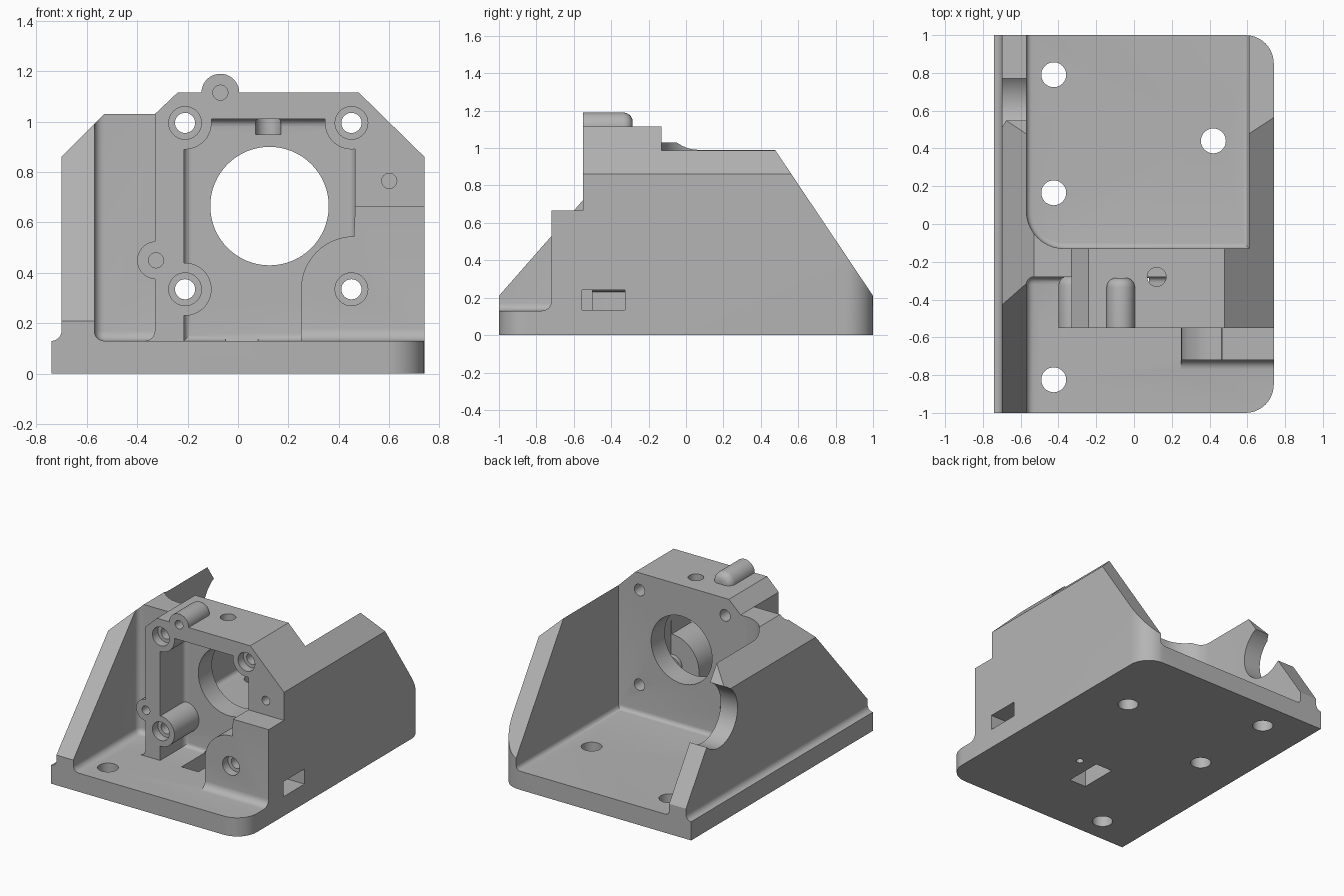
import bpy, bmesh
from math import sin, cos, radians

old = bpy.data.objects.get("Cube")
if old:
    bpy.data.objects.remove(old, do_unlink=True)

grey = bpy.data.materials.new("plain grey")
grey.use_nodes = True
grey.diffuse_color = (0.46, 0.46, 0.46, 1)
grey.node_tree.nodes["Principled BSDF"].inputs["Base Color"].default_value = grey.diffuse_color


def arc(cx, cy, r, a0, a1, n=10):
    angles = [radians(a0 + (a1 - a0) * i / n) for i in range(n + 1)]
    return [(cx + r * cos(a), cy + r * sin(a)) for a in angles]


def circle(cx, cy, r, n=48):
    return arc(cx, cy, r, 0, 360, n)[:-1]


def rect(u0, u1, v0, v1):
    return [(u0, v0), (u1, v0), (u1, v1), (u0, v1)]


def prism(name, points, axis, a, b, bevel=0, rule=None):
    """Extrude a flat outline along an axis; optionally round the edges whose ends satisfy the rule."""
    place = {"x": lambda u, v, t: (t, u, v),
             "y": lambda u, v, t: (u, t, v),
             "z": lambda u, v, t: (u, v, t)}[axis]
    bm = bmesh.new()
    lower = [bm.verts.new(place(u, v, a)) for u, v in points]
    upper = [bm.verts.new(place(u, v, b)) for u, v in points]
    bm.faces.new(lower)
    bm.faces.new(upper)
    n = len(points)
    for i in range(n):
        j = (i + 1) % n
        bm.faces.new((lower[i], lower[j], upper[j], upper[i]))
    bmesh.ops.recalc_face_normals(bm, faces=bm.faces)
    if bevel:
        edges = [e for e in bm.edges if all(rule(v.co) for v in e.verts)]
        bmesh.ops.bevel(bm, geom=edges, offset=bevel, segments=5, profile=0.5, affect="EDGES")
        bmesh.ops.recalc_face_normals(bm, faces=bm.faces)
    mesh = bpy.data.meshes.new(name)
    bm.to_mesh(mesh)
    bm.free()
    mesh.materials.append(grey)
    obj = bpy.data.objects.new(name, mesh)
    bpy.context.collection.objects.link(obj)
    return obj


def combine(tool, operation):
    """Apply one boolean step to the body and discard the tool."""
    mod = body.modifiers.new(tool.name, "BOOLEAN")
    mod.operation = operation
    mod.solver = "EXACT"
    mod.object = tool
    bpy.context.view_layer.objects.active = body
    bpy.ops.object.modifier_apply(modifier=mod.name)
    bpy.data.objects.remove(tool, do_unlink=True)


def cut(*args, **kw):
    combine(prism(*args, **kw), "DIFFERENCE")


def add(*args, **kw):
    combine(prism(*args, **kw), "UNION")


# Overall front outline run front to back, with a coved step along the left side
outline = [(-0.74, 0), (0.74, 0), (0.74, 0.86), (0.48, 1.115), (-0.24, 1.115),
           (-0.33, 1.03), (-0.53, 1.03), (-0.70, 0.86)]
outline += arc(-0.74, 0.17, 0.04, 0, -90, 5)
body = prism("motor_mount", outline, "y", -1, 1)

# Rounded corners on the right side of the plan
plan = [(-0.8, 1), (-0.8, -1)] + arc(0.59, -0.85, 0.15, -90, 0) + arc(0.59, 0.85, 0.15, 0, 90)
combine(prism("plan_limit", plan, "z", -0.1, 1.4), "INTERSECT")

# Motor bay behind the mounting plate, with a coved floor
bay = [(0.61, 1.2), (-0.57, 1.2)] + arc(-0.37, 0.07, 0.2, 180, 270) + [(0.61, -0.13)]
cut("motor_bay", bay, "z", 0.13, 1.4, bevel=0.03, rule=lambda c: c.z < 0.14)

# Sloping rear ends of both walls, sloping front end of the left wall
cut("rear_slope", [(1.2, 0.21), (1, 0.21), (0.39, 1.119), (0.39, 1.4), (1.2, 1.4)],
    "x", -0.9, 0.9)
cut("front_slope", [(-1.2, 0.21), (-1, 0.21), (-0.28, 1.03), (-0.2, 1.12), (-0.2, 1.4), (-1.2, 1.4)],
    "x", -0.9, -0.33)

# Recess beside the gearbox and open front area
cut("side_recess", rect(-0.57, -0.33, -1.2, -0.28), "z", 0.13, 1.4, bevel=0.04,
    rule=lambda c: c.z < 0.14 or (c.y > -0.3 and c.x < -0.5))
cut("front_area", rect(-0.5, 0.9, -1.2, -0.55), "z", 0.13, 1.4)

# Round notch in the left wall
cut("wall_notch", circle(0.635, 0.70, 0.203), "x", -0.9, -0.45)

# Gearbox cavity
cut("gear_cavity", rect(-0.215, 0.465, 0.13, 1.01), "y", -0.6, -0.28, bevel=0.03,
    rule=lambda c: c.y > -0.3)

# Screw pillars in the cavity corners
for x, z in ((-0.21, 0.995), (0.45, 0.995), (-0.21, 0.335)):
    add("screw_pillar", circle(x, z, 0.105), "y", -0.55, -0.2)

# Small round-ended pilot bosses on the roof and the side
for x, z, end in ((-0.07, 1.115, -0.285), (-0.325, 0.45, -0.275)):
    add("pilot_boss", circle(x, z, 0.075), "y", -0.55, end, bevel=0.05,
        rule=lambda c: c.y > -0.3)

# Front bearing lug with a rounded shoulder, rear ring and coved foot
lug = [(0.25, 0.1), (0.74, 0.1), (0.74, 0.665), (0.465, 0.665)] + arc(0.46, 0.335, 0.21, 90, 180, 14)
add("bearing_lug", lug, "y", -0.72, -0.5)
add("bearing_ring", circle(0.45, 0.335, 0.07), "y", -0.6, -0.47)
cove = [(-0.70, 0.1), (-0.70, 0.18), (-0.72, 0.18)] + arc(-0.77, 0.18, 0.05, 0, -90, 6)[1:] + [(-0.77, 0.1)]
add("lug_foot", cove, "x", 0.25, 0.74)

# Motor opening
cut("motor_opening", circle(0.125, 0.665, 0.235, 64), "y", -0.4, 0)

# Counterbored screw holes
for x, z, front in ((-0.21, 0.995, -0.55), (0.45, 0.995, -0.55),
                    (-0.21, 0.335, -0.55), (0.45, 0.335, -0.72)):
    cut("screw_hole", circle(x, z, 0.04, 32), "y", -0.9, 0)
    cut("counterbore", circle(x, z, 0.065, 32), "y", -0.9, front + 0.06)

# Blind pilot holes in the front face
for x, z in ((-0.07, 1.115), (-0.325, 0.45), (0.60, 0.765)):
    cut("pilot_hole", circle(x, z, 0.03, 24), "y", -0.65, -0.36)

# Base bolt holes, roof hole and small drain hole
for x, y in ((-0.425, 0.79), (-0.425, 0.165), (-0.425, -0.825), (0.42, 0.44)):
    cut("bolt_hole", circle(x, y, 0.066, 32), "z", -0.1, 0.3)
cut("roof_hole", circle(0.12, -0.28, 0.05, 32), "z", 0.95, 1.3)
cut("drain_hole", circle(0.19, -0.32, 0.024, 24), "z", -0.1, 0.08)

# Slots through the floor and the right side
cut("floor_slot", rect(-0.05, 0.08, -0.55, -0.285), "z", -0.1, 0.2)
cut("side_slot", rect(-0.555, -0.325, 0.135, 0.24), "x", 0.455, 0.9)

# Smooth curved surfaces, keep the machined edges crisp
bpy.ops.object.select_all(action="DESELECT")
body.select_set(True)
bpy.context.view_layer.objects.active = body
bpy.ops.object.shade_smooth_by_angle(angle=radians(30))
